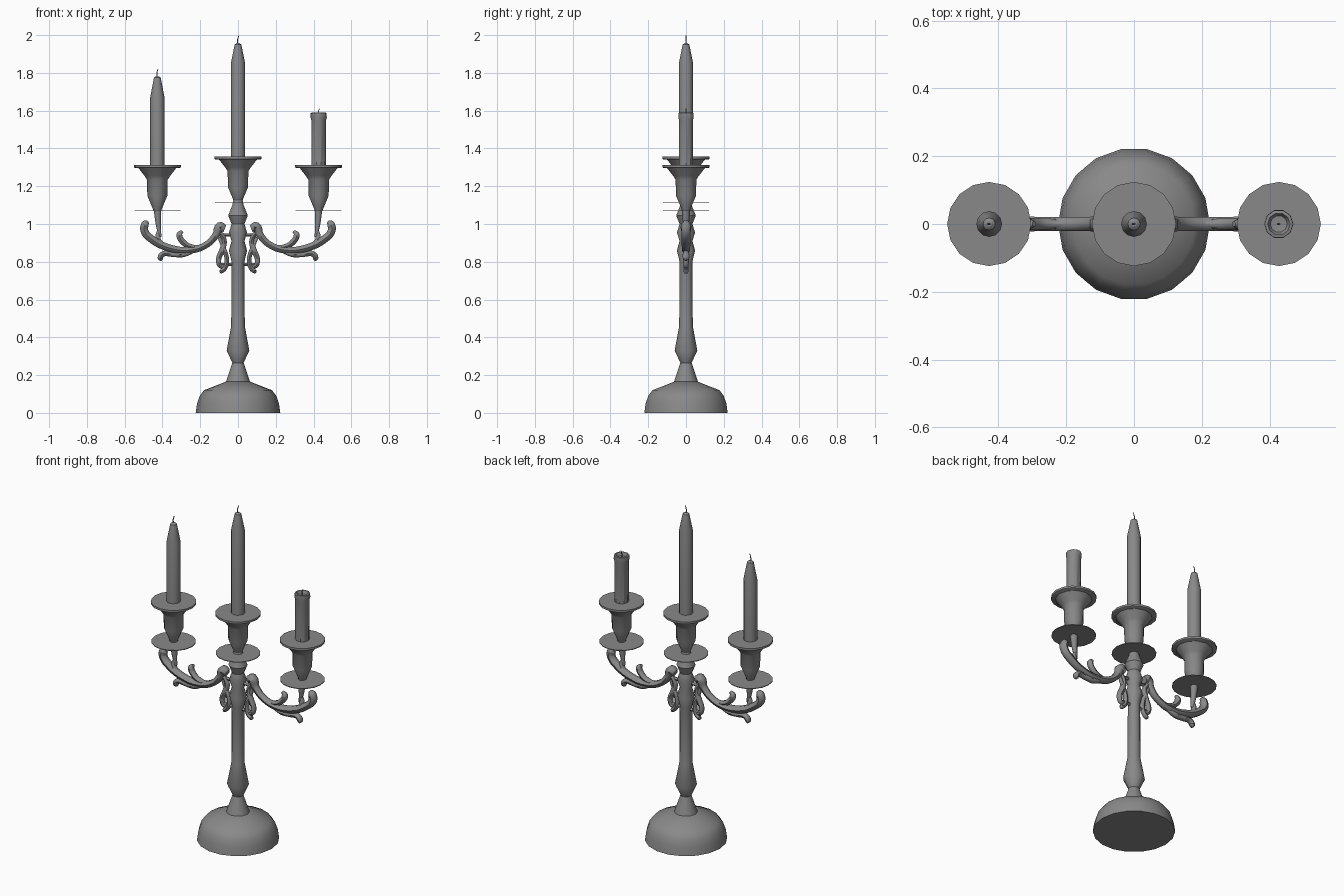
import bpy, bmesh
from math import cos, sin, pi, radians

cube = bpy.data.objects.get("Cube")
if cube:
    bpy.data.objects.remove(cube, do_unlink=True)

metal = bpy.data.materials.new("plain_grey")
metal.use_nodes = True
metal.diffuse_color = (0.25, 0.25, 0.25, 1)
metal.node_tree.nodes["Principled BSDF"].inputs["Base Color"].default_value = (0.25, 0.25, 0.25, 1)


def finish(obj, angle=35):
    bpy.ops.object.select_all(action='DESELECT')
    obj.select_set(True)
    bpy.context.view_layer.objects.active = obj
    if obj.type == 'CURVE':
        bpy.ops.object.convert(target='MESH')
        obj = bpy.context.object
    bpy.ops.object.shade_smooth_by_angle(angle=radians(angle))
    return obj


def lathe(name, profile, x=0, z=0, sides=16):
    """Closed turned part from (radius, height) pairs, bottom to top."""
    bm = bmesh.new()
    rings = [[bm.verts.new((r * cos(2 * pi * i / sides), r * sin(2 * pi * i / sides), h))
              for i in range(sides)] for r, h in profile]
    for a, b in zip(rings, rings[1:]):
        for i in range(sides):
            j = (i + 1) % sides
            bm.faces.new((a[i], a[j], b[j], b[i]))
    bm.faces.new(rings[0][::-1])
    bm.faces.new(rings[-1])
    mesh = bpy.data.meshes.new(name)
    bm.to_mesh(mesh)
    bm.free()
    mesh.materials.append(metal)
    obj = bpy.data.objects.new(name, mesh)
    obj.location = (x, 0, z)
    bpy.context.collection.objects.link(obj)
    return finish(obj)


def tube(name, points, side=1, x=0, z=0):
    """Smooth tapered tube through (x, z, radius) points."""
    curve = bpy.data.curves.new(name, 'CURVE')
    curve.dimensions = '3D'
    curve.bevel_depth = 1
    curve.bevel_resolution = 1
    curve.resolution_u = 4
    curve.use_fill_caps = True
    spline = curve.splines.new('BEZIER')
    spline.bezier_points.add(len(points) - 1)
    for p, (px, pz, r) in zip(spline.bezier_points, points):
        p.co = (x + side * px, 0, z + pz)
        p.radius = r
        p.handle_left_type = p.handle_right_type = 'AUTO'
    curve.materials.append(metal)
    obj = bpy.data.objects.new(name, curve)
    bpy.context.collection.objects.link(obj)
    return finish(obj, 60)


# Domed foot and turned stem
lathe("base", [(.224, 0), (.217, .05), (.203, .09), (.18, .12), (.065, .165)], sides=18)
lathe("stem", [(.065, .16), (.03, .265), (.06, .33), (.036, .46), (.034, .8), (.048, .86),
               (.034, .91), (.048, .955), (.034, 1.0), (.052, 1.045), (.03, 1.1), (.024, 1.13)], sides=12)

# Candle holders: drip tray, cup and rim plate
for name, x, z in (("centre", 0, 1.115), ("left", .427, 1.07), ("right", -.427, 1.07)):
    lathe(name + "_drip_tray", [(.122, -.002), (.122, .002)], x, z)
    lathe(name + "_cup", [(.02, 0), (.028, .02), (.053, .08), (.055, .165), (.068, .185),
                          (.1, .226)], x, z, 12)
    lathe(name + "_rim_plate", [(.118, .226), (.124, .23), (.124, .242)], x, z)

# Two whole candles and one burnt down
lathe("centre_candle", [(.038, 1.35), (.038, 1.85), (.018, 1.95), (.008, 1.957)], sides=12)
lathe("right_candle", [(.038, 1.3), (.038, 1.67), (.018, 1.775), (.008, 1.782)], -.427, sides=12)
lathe("left_candle", [(.039, 1.3), (.039, 1.55), (.043, 1.565), (.042, 1.588), (.033, 1.59),
                      (.025, 1.572), (.005, 1.57)], .427, sides=10)
for name, x, z in (("centre", 0, 1.95), ("right", -.427, 1.775), ("left", .427, 1.565)):
    tube(name + "_wick", [(0, 0, .003), (-.003, .02, .003), (.004, .047, .002)], 1, x, z)

# Scrolled arms, mirrored on both sides
scrolls = {
    "main_arm": [(.07, .975, .022), (.095, .985, .03), (.115, .945, .022), (.16, .895, .02),
                 (.25, .862, .021), (.36, .872, .022), (.45, .915, .024), (.496, .965, .024),
                 (.49, 1.0, .024), (.475, 1.012, .01)],
    "upper_leaf": [(.18, .88, .01), (.25, .88, .016), (.296, .91, .018), (.31, .945, .018),
                   (.294, .962, .008)],
    "lower_leaf": [(.22, .865, .012), (.29, .84, .018), (.35, .84, .016), (.395, .842, .017),
                   (.41, .82, .018), (.4, .81, .008)],
    "pin_leaf": [(.35, .87, .01), (.4, .89, .015), (.425, .93, .015), (.418, .975, .007)],
    "outer_drop": [(.1, .96, .014), (.072, .915, .014), (.085, .86, .017), (.103, .81, .016),
                   (.09, .775, .013), (.065, .785, .008)],
    "inner_drop": [(.1, .93, .01), (.075, .87, .013), (.06, .82, .014), (.065, .775, .014),
                   (.09, .75, .014), (.098, .752, .006)],
    "holder_pin": [(.412, .93, .008), (.422, 1.0, .016), (.427, 1.09, .024)],
}
for side, label in ((1, "left"), (-1, "right")):
    for part, points in scrolls.items():
        tube(label + "_" + part, points, side)

# Cross links tying the scrolls to the stem
for label, z, reach in (("lower", .785, .09), ("upper", .942, .1)):
    tube(label + "_cross_link", [(-reach, z, .009), (0, z, .009), (reach, z, .009)])
